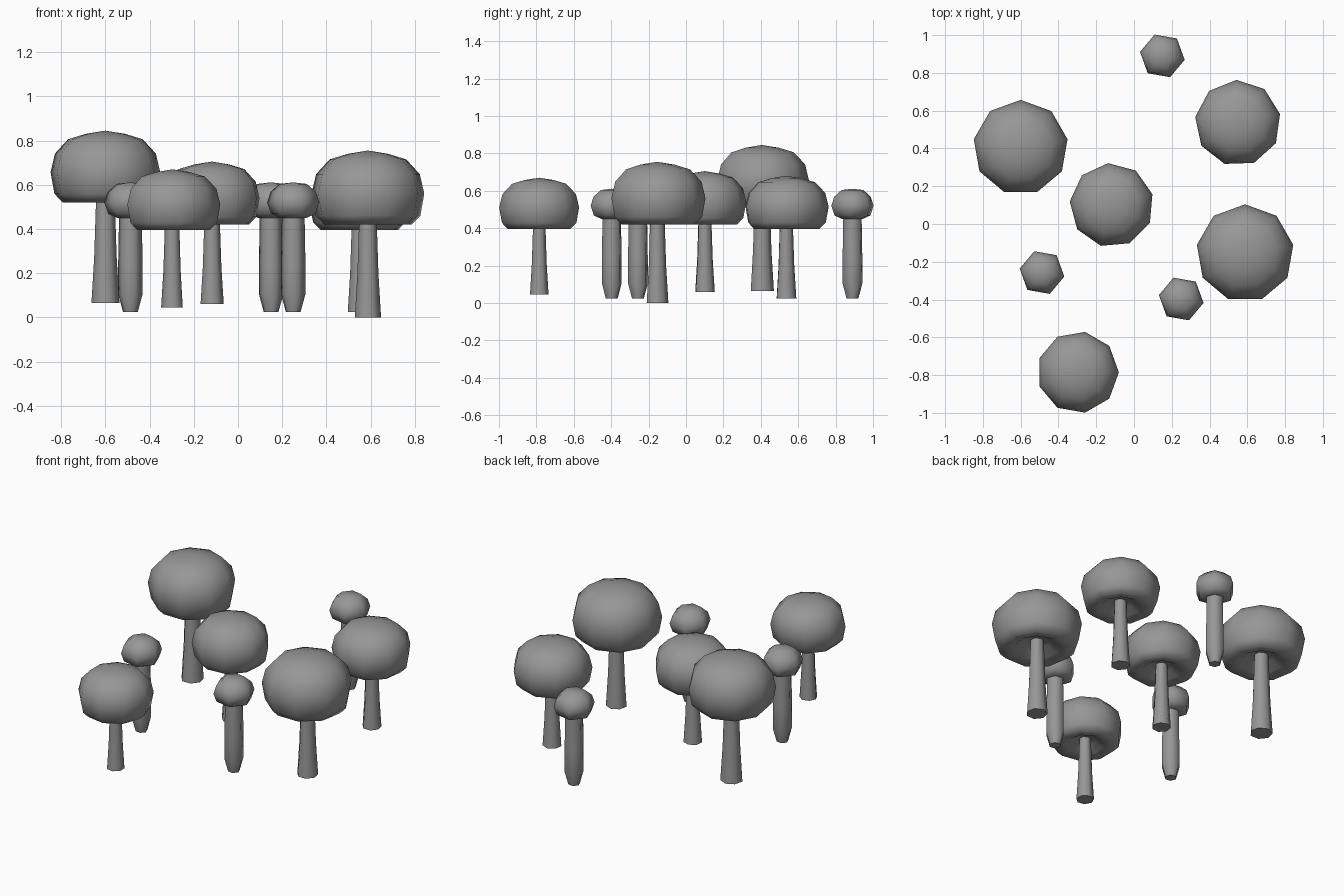
import bpy, bmesh
from math import cos, sin, radians, tau

if "Cube" in bpy.data.objects:
    bpy.data.objects.remove(bpy.data.objects["Cube"])

# Dark grey shared by every part
grey = bpy.data.materials.new("dark_grey")
grey.diffuse_color = (0.31, 0.31, 0.31, 1)
grey.use_nodes = True
grey.node_tree.nodes["Principled BSDF"].inputs["Base Color"].default_value = grey.diffuse_color


def lathe(name, profile, sides, loc, phase=90):
    """Revolve an (r, z) profile; r = 0 makes a pole, open ends are capped."""
    bm = bmesh.new()
    rings = []
    for r, z in profile:
        if r == 0:
            rings.append([bm.verts.new((0, 0, z))])
        else:
            rings.append([bm.verts.new((r * cos(radians(phase) + tau * i / sides),
                                        r * sin(radians(phase) + tau * i / sides), z))
                          for i in range(sides)])
    for a, b in zip(rings, rings[1:]):
        for i in range(sides):
            j = (i + 1) % sides
            if len(a) == 1:
                bm.faces.new((a[0], b[j], b[i]))
            elif len(b) == 1:
                bm.faces.new((a[i], a[j], b[0]))
            else:
                bm.faces.new((a[i], a[j], b[j], b[i]))
    for ring in (rings[0], rings[-1]):
        if len(ring) > 1:
            bm.faces.new(ring)
    bmesh.ops.recalc_face_normals(bm, faces=bm.faces)
    mesh = bpy.data.meshes.new(name)
    bm.to_mesh(mesh)
    bm.free()
    mesh.materials.append(grey)
    ob = bpy.data.objects.new(name, mesh)
    ob.location = (loc[0], loc[1], 0)
    bpy.context.collection.objects.link(ob)
    bpy.ops.object.select_all(action='DESELECT')
    ob.select_set(True)
    bpy.context.view_layer.objects.active = ob
    # Stems keep a crisp foot, caps are smooth all over
    bpy.ops.object.shade_smooth_by_angle(angle=radians(65 if "stem" in name else 180))
    return ob


# Cap cross-section: radius and height as fractions, hollow underside first
CAP = [(0, 0.17), (0.3, 0.15), (0.5, 0.04), (0.78, 0.0), (0.93, 0.12), (1.0, 0.42),
       (0.92, 0.68), (0.68, 0.88), (0.36, 0.955), (0, 1.0)]

# Large mushrooms: x, y, cap radius, cap bottom, cap top, stem foot, stem radius, phase
LARGE = [
    (-0.600, 0.405, 0.252, 0.52, 0.845, 0.065, 0.065, 90),
    (0.550, 0.535, 0.228, 0.395, 0.68, 0.025, 0.055, 92),
    (-0.118, 0.100, 0.223, 0.42, 0.705, 0.06, 0.054, 95),
    (0.588, -0.155, 0.259, 0.42, 0.755, 0.0, 0.061, 90),
    (-0.297, -0.785, 0.217, 0.395, 0.67, 0.045, 0.051, 80),
]
for x, y, r, z0, z1, foot, sr, ph in LARGE:
    h = z1 - z0
    lathe("large_cap", [(a * r, z0 + b * h) for a, b in CAP], 9, (x, y), ph)
    top = z0 + 0.22 * h
    lathe("large_stem", [(sr, foot), (sr * 0.8, foot + 0.4 * (top - foot)),
                         (sr * 0.64, top)], 7, (x, y), ph)

# Small mushrooms: one design repeated, with a pointed foot
for x, y in [(0.15, 0.89), (-0.487, -0.257), (0.25, -0.397)]:
    lathe("small_cap", [(0, 0.455), (0.06, 0.45), (0.102, 0.468), (0.12, 0.52),
                        (0.104, 0.568), (0.062, 0.604), (0, 0.611)], 6, (x, y), 50)
    lathe("small_stem", [(0.034, 0.025), (0.056, 0.105), (0.056, 0.25),
                         (0.052, 0.47)], 6, (x, y), 50)
